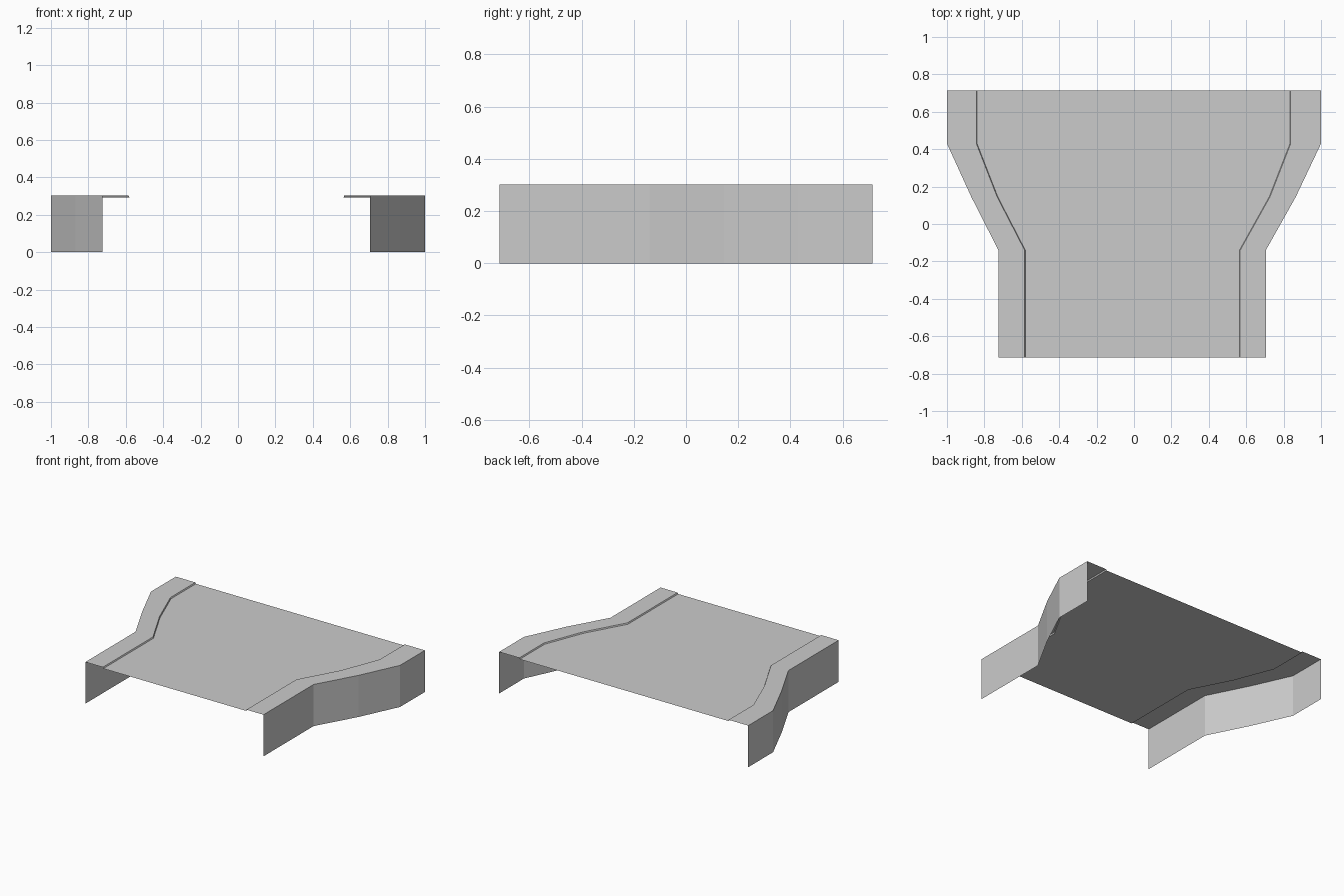
import bpy, bmesh

if "Cube" in bpy.data.objects:
    bpy.data.objects.remove(bpy.data.objects["Cube"])

TOP, DECK = 0.302, 0.293      # walkway height, roadway height
LIP = 0.004                   # slight slope of the kerb face

# stations along the length: y, left outer, left inner, right inner, right outer
STATIONS = [
    (-0.715, -0.725, -0.585, 0.568, 0.705),
    (-0.14, -0.725, -0.585, 0.568, 0.705),
    (0.145, -0.87, -0.732, 0.727, 0.865),
    (0.43, -1.0, -0.843, 0.838, 1.0),
    (0.715, -1.0, -0.843, 0.838, 1.0),
]


def loft(name, rows):
    """Open sheet through rows of points, rows running front to back."""
    bm = bmesh.new()
    grid = [[bm.verts.new(p) for p in row] for row in rows]
    for a, b in zip(grid, grid[1:]):
        for i in range(len(a) - 1):
            bm.faces.new((a[i], a[i + 1], b[i + 1], b[i]))
    mesh = bpy.data.meshes.new(name)
    bm.to_mesh(mesh)
    bm.free()
    obj = bpy.data.objects.new(name, mesh)
    bpy.context.collection.objects.link(obj)
    return obj


# roadway sheet between the kerbs
loft("road_deck", [[(li + LIP, y, DECK), (ri - LIP, y, DECK)]
                   for y, lo, li, ri, ro in STATIONS])

# walkways with their low kerb, and the side walls beneath them
for side in ("left", "right"):
    kerb_rows, wall_rows = [], []
    for y, lo, li, ri, ro in STATIONS:
        outer, inner, s = (lo, li, 1) if side == "left" else (ro, ri, -1)
        kerb = [(outer, y, DECK), (outer, y, TOP),
                (inner, y, TOP), (inner + s * LIP, y, DECK)]
        wall = [(outer, y, 0), (outer, y, DECK)]
        kerb_rows.append(kerb[::s])      # keep normals facing out
        wall_rows.append(wall[::s])
    loft(side + "_walkway", kerb_rows)
    loft(side + "_wall", wall_rows)
